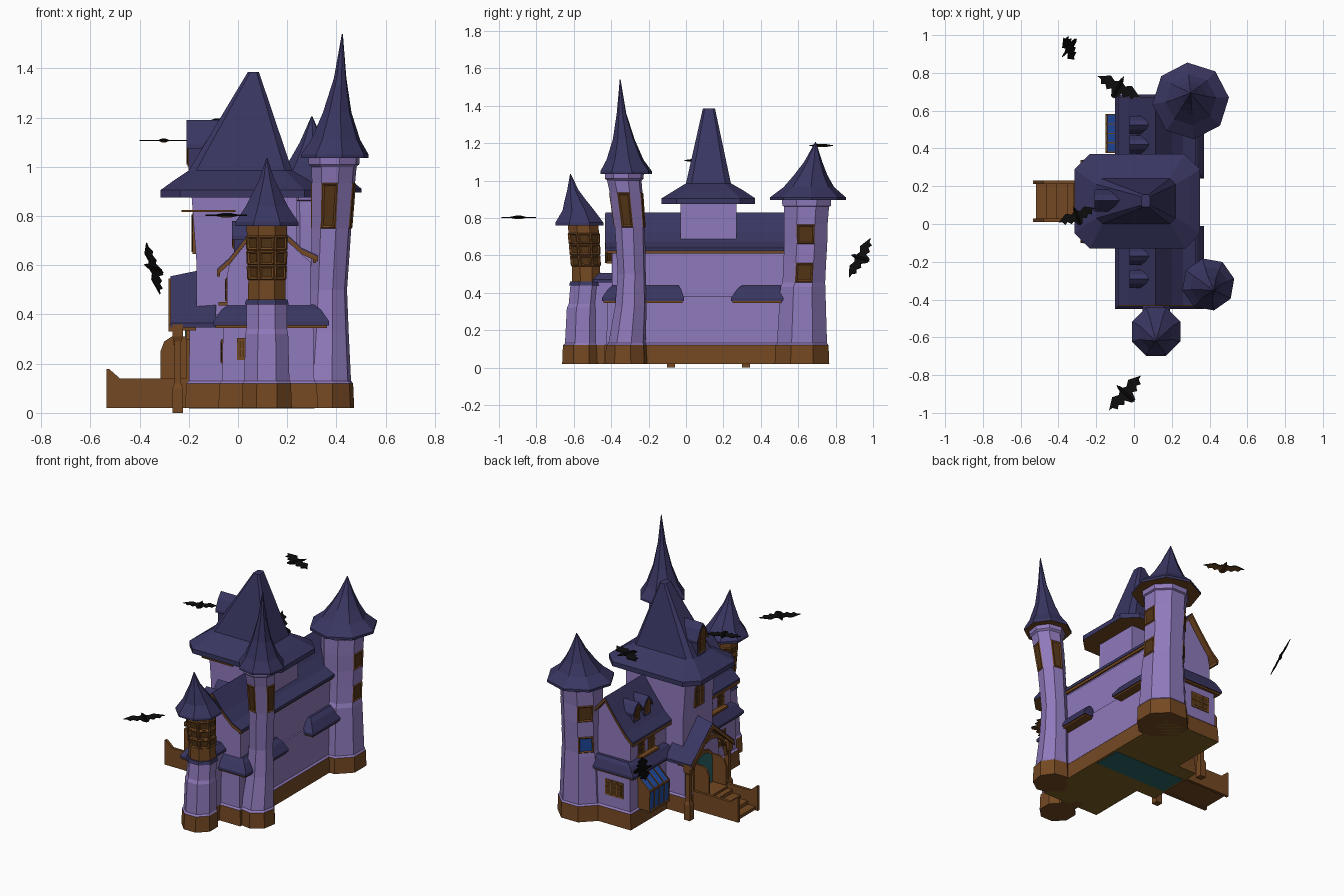
import bpy, bmesh, math
from mathutils import Vector, Matrix

cube = bpy.data.objects.get("Cube")
if cube:
    bpy.data.objects.remove(cube)

COLOURS = {"wall_purple": (.275, .193, .5), "roof_indigo": (.041, .037, .12),
           "wood_brown": (.175, .066, .016), "dark_wood": (.085, .035, .008),
           "blue_glass": (.015, .07, .36), "teal": (.025, .13, .13),
           "bat_black": (.004, .004, .004), "olive_floor": (.2, .11, .014)}
MATS = []
for label, rgb in COLOURS.items():
    material = bpy.data.materials.new(label)
    material.use_nodes = True
    material.diffuse_color = (*rgb, 1)
    material.node_tree.nodes["Principled BSDF"].inputs["Base Color"].default_value = (*rgb, 1)
    MATS.append(material)
WALL, ROOF, WOOD, DARK, BLUE, TEAL, BLACK, OLIVE = range(len(MATS))


# Colour rules by height or direction
def plain(index):
    return lambda centre, normal: index

def roof_rule(centre, normal):
    return WOOD if normal.z < -.3 else ROOF

def wall_rule(centre, normal):
    return WOOD if centre.z < .125 else WALL

def hall_rule(centre, normal):
    return OLIVE if normal.z < -.5 else wall_rule(centre, normal)

def bat_rule(centre, normal):
    return WOOD if normal.z < -.6 else BLACK


def finish(name, bm, rule, panes=(), matrix=None):
    if matrix:
        bm.transform(matrix)
    bmesh.ops.recalc_face_normals(bm, faces=bm.faces)
    bm.normal_update()
    for face in bm.faces:
        face.material_index = rule(face.calc_center_median(), face.normal)
    for face, pane in panes:      # raised frame, then recessed pane
        for width, depth in ((.007, .005), (.01, -.005)):
            for rim in bmesh.ops.inset_individual(bm, faces=[face], thickness=width, depth=depth)["faces"]:
                rim.material_index = WOOD
        face.material_index = pane
    used = sorted({face.material_index for face in bm.faces})
    for face in bm.faces:
        face.material_index = used.index(face.material_index)
    mesh = bpy.data.meshes.new(name)
    bm.to_mesh(mesh)
    bm.free()
    for index in used:
        mesh.materials.append(MATS[index])
    bpy.context.collection.objects.link(bpy.data.objects.new(name, mesh))


def loft(name, rings, rule, panes=(), matrix=None):
    """Skin closed rings; panes lists (segment, side, pane colour)."""
    bm = bmesh.new()
    loops = [[bm.verts.new(point) for point in ring] for ring in rings]
    sides = {}
    for segment, (low, high) in enumerate(zip(loops, loops[1:])):
        for i in range(len(low)):
            sides[segment, i] = bm.faces.new((low[i - 1], low[i], high[i], high[i - 1]))
    bm.faces.new(loops[0][::-1])
    bm.faces.new(loops[-1])
    finish(name, bm, rule, [(sides[segment, side], pane) for segment, side, pane in panes], matrix)


def octagon(x, y, z, apothem, phase=22.5):
    radius = apothem / math.cos(math.pi / 8)
    angles = [math.radians(phase) + math.pi / 4 * i for i in range(8)]
    return [(x + radius * math.cos(a), y + radius * math.sin(a), z) for a in angles]

def rect(z, x0, x1, y0, y1):
    return [(x0, y0, z), (x1, y0, z), (x1, y1, z), (x0, y1, z)]

def chamfered(z, x0, x1, y0, y1, c):
    return [(x0 + c, y0, z), (x1 - c, y0, z), (x1, y0 + c, z), (x1, y1 - c, z),
            (x1 - c, y1, z), (x0 + c, y1, z), (x0, y1 - c, z), (x0, y0 + c, z)]

def box(name, x0, x1, y0, y1, z0, z1, colour):
    loft(name, [rect(z, x0, x1, y0, y1) for z in (z0, z1)], plain(colour))

def prism(name, profile, axis, start, end, rule, matrix=None):
    place = (lambda t, p: (t, *p)) if axis == "x" else (lambda t, p: (p[0], t, p[1]))
    loft(name, [[place(t, p) for p in profile] for t in (start, end)], rule, (), matrix)

def band(top, thick):
    return top + [(u, v - thick) for u, v in reversed(top)]

def lower(points, drop):
    return [(u, v - drop) for u, v in points]

def arch(w, h):
    half = [(w / 2, -h / 2), (w / 2, h / 4), (w * .3, h * .43)]
    return half + [(0, h / 2)] + [(-u, v) for u, v in reversed(half)]

def square(w, h):
    return [(-w / 2, -h / 2), (w / 2, -h / 2), (w / 2, h / 2), (-w / 2, h / 2)]

def window(name, x, y, z, angle, w, h, shape=arch, bars=1):
    """Framed window centred on a wall plane, facing the given angle."""
    M = Matrix.Translation((x, y, z)) @ Matrix.Rotation(math.radians(angle), 4, "Z")
    inside = -.01
    prism(name + "_frame", shape(w, h), "x", inside, .004, plain(WOOD), M)
    prism(name + "_pane", shape(w - .022, h - .026), "x", inside, .006, plain(DARK), M)
    for i in range(bars):
        offset = (i + 1) / (bars + 1) * w - w / 2
        bar = [(u + offset, v) for u, v in square(.006, h * .9)]
        prism(name + "_bar", bar, "x", inside, .008, plain(WOOD), M)
    prism(name + "_crossbar", square(w * .9, .006), "x", inside, .008, plain(WOOD), M)


def stepped_walls(name, x0, x1, y0, y1, top, rule):
    """Walls on a wider plinth, leaning in slightly with height."""
    rings = [rect(z, x0 - grow, x1 + grow, y0 - grow, y1 + grow)
             for z, grow in ((.02, .02), (.12, .015), (.13, .005), (top, 0))]
    loft(name, rings, rule)

# Main hall: ground floor, upper floor with gables, flared roof
stepped_walls("hall_ground_floor", -.06, .305, -.42, .66, .38, hall_rule)
hall_top = [(-.085, .585), (-.035, .63), (.04, .725), (.115, .83), (.2, .725), (.26, .67), (.325, .64)]
gable = lower([(max(-.045, min(.295, u)), v) for u, v in hall_top], .027)
prism("hall_upper_floor", [(-.045, .36)] + gable + [(.295, .36)], "y", -.395, .635, plain(WALL))
prism("hall_roof", band(hall_top, .018), "y", -.43, .67, roof_rule)
for side, y in (("front", -.425), ("back", .665)):
    prism(side + "_bargeboard", band(lower(hall_top, .006), .02), "y", y - .008, y + .008, plain(WOOD))
for x, z in ((-.08, .565), (.31, .62)):
    box("eave_board", x - .006, x + .006, -.425, .665, z - .01, z + .008, WOOD)

# Skirt roofs between the floors
for side, y0, y1 in (("front", -.45, -.01), ("back", .24, .685)):
    steps = ((.355, 0), (.372, 0), (.42, .033), (.44, .06))
    loft(side + "_skirt_roof", [rect(z, s - .1, .37 - s, y0 + s, y1 - s / 2) for z, s in steps], roof_rule)
    inset = .008
    box(side + "_skirt_board", inset - .1, .37 - inset, y0 + inset, y1 - inset, .345, .356, WOOD)

# Central tower block and its tall hipped roof
stepped_walls("central_ground_floor", -.195, .28, -.05, .29, .4, hall_rule)
loft("central_tower", [rect(z, x, .24, -.03, .27) for z, x in ((.38, -.168), (.6, -.168), (.9, -.19))], plain(WALL))
eaves = (-.315, .35, -.13, .37, .08)
loft("central_roof", [chamfered(.875, *eaves), chamfered(.905, *eaves),
                      chamfered(.945, -.26, .29, -.065, .31, .06), chamfered(.985, -.2, .22, 0, .24, .03),
                      chamfered(1.385, .04, .085, .09, .155, .01)], roof_rule)
window("central_window", -.18, .12, .73, 180, .09, .17)
box("side_ledge", -.23, -.01, -.045, -.028, .816, .825, WOOD)


def dormer(name, x0, x1, y, w, z0, z1, z2):
    """Gabled dormer facing -x with an arched window."""
    front, eave = x0 + .009, z1 - .01
    left, right = y - w / 2, y + w / 2
    walls = [(left, z0), (right, z0), (right, eave), (y, z2 - .015), (left, eave)]
    prism(name + "_body", walls, "x", front, x1, plain(ROOF))
    o = w / 2 + .015
    bend = z1 + (z2 - z1) * .6
    top = [(y - o, eave), (y - o / 2, bend), (y, z2), (y + o / 2, bend), (y + o, eave)]
    prism(name + "_roof", band(top, .016), "x", x0, x1, roof_rule)
    window(name + "_window", front, y, (z0 + z2) / 2, 180, w * .8, (z2 - z0) * .75)

dormer("great_dormer", -.21, .05, .125, .085, .975, 1.1, 1.19)
for y in (-.29, -.17, .42, .525):
    dormer("hall_dormer", -.025, .085, y, .065, .65, .73, .78)
    window("upper_window", -.045, y, .5, 180, .065, .1)
for y in (-.23, .475):
    box("window_sill", -.08, -.04, y - .09, y + .09, .437, .45, WOOD)
window("front_window", .015, -.424, .26, -90, .04, .09, square)
window("back_window", .05, .664, .25, 90, .13, .1, square, bars=2)
window("side_window", -.064, -.25, .25, 180, .13, .1, square, bars=2)

# Glazed lean-to
glass = [(-.055, .12), (-.14, .12), (-.145, .25), (-.055, .335)]
prism("lean_to_glass", glass, "y", .38, .58, plain(BLUE))
glazing_bar = [(u * 1.03, v + .004) for u, v in glass]
for i in range(5):
    y = .38 + i * .05
    prism("lean_to_bar", glazing_bar, "y", y - .003, y + .003, plain(WOOD))
for z in (.12, .25):
    box("lean_to_rail", -.15, -.13, .377, .583, z - .005, z + .005, WOOD)

# Entrance: porch, posts, doors, bridge steps
middle = .12
slope = [(middle - .22 * k / 3, .555 - .19 * k / 3) for k in range(4)]
porch = slope[::-1] + [(2 * middle - y, z) for y, z in slope[1:]]
rise = [(y, z * 1.2 - .073) for y, z in porch]
loft("porch_roof", [[(x, *p) for p in band(edge, .018)] for x, edge in ((-.275, porch), (-.09, rise))], roof_rule)
prism("porch_bargeboard", band(lower(porch, .008), .026), "x", -.282, -.265, plain(WOOD))
angles = [math.pi * k / 8 for k in range(9)]
curve = [(middle + .17 * math.cos(a), .3 + .17 * math.sin(a)) for a in angles]
prism("porch_arch", band(curve, .025), "x", -.262, -.24, plain(WOOD))
for y in (middle - .2, middle + .2):
    widths = ((0, .021), (.1, .021), (.12, .014), (.29, .014), (.31, .022), (.36, .022))
    loft("porch_post", [rect(z, -.245 - r, -.245 + r, y - r, y + r) for z, r in widths], plain(WOOD))
    box("porch_beam", -.26, -.17, y - .012, y + .012, .335, .36, WOOD)
doorway = Matrix.Translation((-.2, middle, .235))
prism("door_frame", arch(.21, .25), "x", -.012, .02, plain(WOOD), doorway)
prism("door_opening", arch(.17, .21), "x", -.016, .02, plain(TEAL), doorway)
open_door = [(-.21, .13), (-.315, .13), (-.315, .25), (-.3, .29), (-.27, .31), (-.21, .31)]
step_wall = [(-.535, .02), (-.21, .02), (-.21, .14), (-.48, .14), (-.523, .178), (-.535, .178)]
for side in (-1, 1):
    y = middle + side * .088
    prism("open_door", open_door, "y", y - .006, y + .006, plain(WOOD))
    y = middle + side * .1
    prism("step_wall", step_wall, "y", y - .009, y + .009, plain(WOOD))
for i in range(4):
    x = -.52 + i * .055
    box("step", x, x + .065, .02, .22, .025, .045 + i * .022, WOOD)
box("landing", -.32, -.2, .02, .22, .025, .125, WOOD)
box("entrance_floor", -.2, .31, .03, .21, .018, .026, TEAL)


def tower(name, sections, rule, panes=(), phase=22.5):
    loft(name, [octagon(*section, phase) for section in sections], rule, panes)

# Front tower with timber lantern, linked to the hall
X = .117
tower("front_tower", [(X, -.56, .02, .102), (X, -.56, .12, .098), (X, -.555, .13, .092), (X, -.55, .32, .087),
                      (X, -.545, .34, .082), (X, -.535, .45, .082)], wall_rule)
loft("tower_link", [rect(z, .06, .175, -.5, -.39) for z in (.02, .12, .46)], wall_rule)
loft("tower_link_roof", [rect(z, .045 + s, .19 - s, -.5, -.38) for z, s in ((.455, 0), (.47, 0), (.505, .035))], roof_rule)
tower("front_tower_ledge", [(X, -.535, .44, .09), (X, -.535, .46, .084)], roof_rule)
lantern = [(X, -.533, .455, .077)]
for k in range(5):      # lattice rows leaning outwards
    lantern.append((X, -.535 - k * .004, .54 + k * .06, .075 + k * .002))
tower("front_tower_lantern", lantern, plain(WOOD), [(row, i, DARK) for row in (1, 2, 3) for i in range(8)])
tower("front_tower_roof", [(X, -.57, .76, .128), (X, -.57, .775, .128), (X, -.575, .84, .085), (X, -.59, .89, .06),
                           (X, -.605, .95, .03), (X, -.618, 1.035, .002)], roof_rule)

# Tall slender tower
TWIST = 12.5
tower("tall_tower", [(.36, -.32, .02, .106), (.36, -.32, .12, .102), (.36, -.315, .13, .094), (.365, -.295, .33, .08),
                     (.368, -.29, .5, .071), (.38, -.3, .75, .076), (.388, -.32, .935, .083), (.39, -.33, 1, .087),
                     (.39, -.33, 1.01, .097), (.39, -.33, 1.05, .1)],
      wall_rule, [(5, side, DARK) for side in (0, 2, 4, 6)], TWIST)
tower("tall_tower_roof", [(.393, -.32, 1.035, .13), (.393, -.32, 1.05, .13), (.397, -.326, 1.11, .094),
                          (.403, -.333, 1.22, .055), (.415, -.345, 1.36, .024), (.424, -.352, 1.54, .002)],
      roof_rule, (), TWIST)

# Back corner tower
X = .3
tower("back_tower", [(X, .62, .02, .146), (X, .62, .12, .142), (X, .62, .13, .134), (X, .625, .43, .12),
                     (X, .63, .455, .114), (X, .635, .56, .114), (X, .64, .66, .115), (X, .64, .765, .117),
                     (X, .645, .86, .12), (X, .645, .865, .13), (X, .645, .91, .132)],
      wall_rule, [(4, 0, DARK), (6, 0, DARK), (4, 3, BLUE), (6, 3, DARK)])
tower("back_tower_roof", [(X, .652, .895, .188), (X, .652, .91, .188), (X, .657, .965, .125), (X, .667, 1.03, .082),
                          (X, .68, 1.1, .045), (X, .693, 1.205, .002)], roof_rule, (), 5)

# Bats
half = [(.03, .22), (.05, .14), (.12, .1), (.25, .17), (.5, .03), (.41, .01), (.36, -.09),
        (.28, -.04), (.2, -.13), (.12, -.07), (.05, -.22)]
outline = half + [(-u, v) for u, v in reversed(half)]

def bat(place, wing, up, span):
    along = Vector(wing).normalized()
    normal = Vector(up)
    normal = (normal - along * normal.dot(along)).normalized()
    M = Matrix((along, normal.cross(along), normal)).transposed().to_4x4()
    M = Matrix.Translation(place) @ M @ Matrix.Scale(span, 4)
    loft("bat_wings", [[(u, v, z) for u, v in outline] for z in (-.01, .01)], bat_rule, (), M)
    body = [octagon(0, 0, z, r) for z, r in ((-.24, .01), (-.05, .035), (.1, .035), (.27, .01))]
    loft("bat_body", body, bat_rule, (), M @ Matrix.Rotation(-math.pi / 2, 4, "X"))

level = (0, 0, 1)
bat((-.3, .04, 1.107), (.2, .08, 0), level, .21)
bat((-.085, .72, 1.187), (.2, -.1, 0), level, .25)
bat((-.042, -.9, .803), (.17, .185, 0), level, .25)
bat((-.34, .935, .585), (-.055, .115, .21), (.17, -.1, .1), .245)
